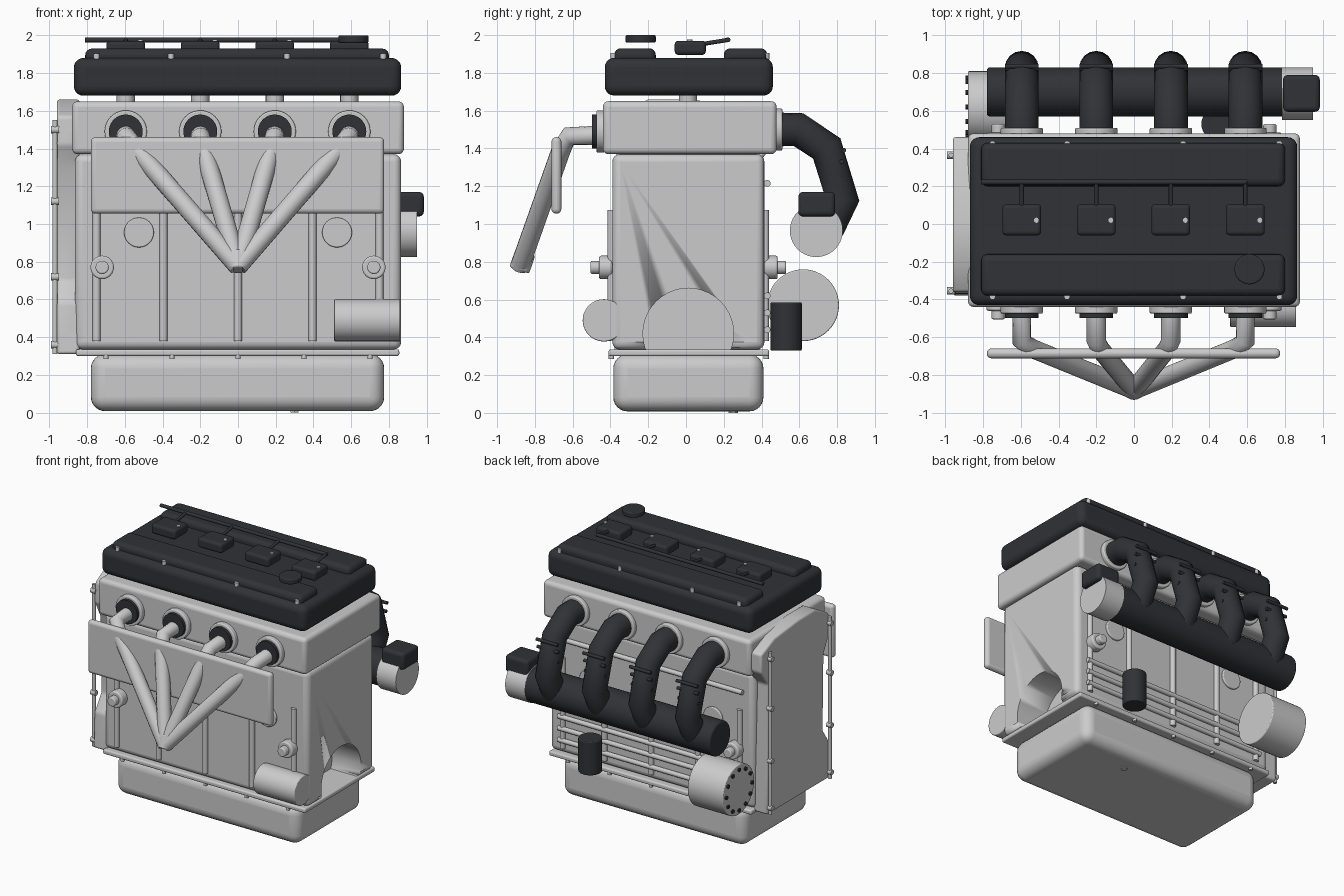
import bpy, bmesh, math
from mathutils import Vector, Matrix

if "Cube" in bpy.data.objects:
    bpy.data.objects.remove(bpy.data.objects["Cube"])

dark = bpy.data.materials.new("dark_plastic")
dark.diffuse_color = (0.03, 0.032, 0.037, 1)
dark.use_nodes = True
dark.node_tree.nodes["Principled BSDF"].inputs["Base Color"].default_value = dark.diffuse_color
CYL = (-0.595, -0.2, 0.195, 0.59)


def finish(name, bm, mat=None, bevel=0, seg=4):
    me = bpy.data.meshes.new(name)
    bmesh.ops.recalc_face_normals(bm, faces=bm.faces)
    bm.to_mesh(me)
    bm.free()
    ob = bpy.data.objects.new(name, me)
    bpy.context.collection.objects.link(ob)
    if mat:
        me.materials.append(mat)
    if bevel:
        m = ob.modifiers.new("bevel", 'BEVEL')
        m.width, m.segments, m.limit_method = bevel, seg, 'ANGLE'
    bpy.ops.object.select_all(action='DESELECT')
    ob.select_set(True)
    bpy.context.view_layer.objects.active = ob
    bpy.ops.object.shade_smooth_by_angle(angle=math.radians(35))
    return ob


def box(name, x, y, z, mat=None, bevel=0.02, seg=4):
    bm = bmesh.new()
    bmesh.ops.create_cube(bm, size=1)
    for v in bm.verts:
        v.co = [(r[0] + r[1]) / 2 + c * (r[1] - r[0]) for c, r in zip(v.co, (x, y, z))]
    return finish(name, bm, mat, bevel, seg)


def cyl(name, a, b, r, mat=None, bevel=0, sides=40, r2=None):
    a, b = Vector(a), Vector(b)
    M = Matrix.Translation((a + b) / 2) @ (b - a).to_track_quat('Z', 'Y').to_matrix().to_4x4()
    bm = bmesh.new()
    bmesh.ops.create_cone(bm, cap_ends=True, segments=sides, radius1=r,
                          radius2=r if r2 is None else r2, depth=(b - a).length, matrix=M)
    return finish(name, bm, mat, bevel, 3)


def tube(name, pts, r, mat=None):
    cu = bpy.data.curves.new(name, 'CURVE')
    cu.dimensions = '3D'
    cu.bevel_depth, cu.bevel_resolution, cu.use_fill_caps = r, 6, True
    sp = cu.splines.new('POLY')
    sp.points.add(len(pts) - 1)
    for p, c in zip(sp.points, pts):
        p.co = (*c, 1)
    sp.use_smooth = True
    if mat:
        cu.materials.append(mat)
    ob = bpy.data.objects.new(name, cu)
    bpy.context.collection.objects.link(ob)
    return ob


# Sump, gasket flange and drain plug
box("oil_pan", (-0.78, 0.775), (-0.385, 0.41), (0.008, 0.31), None, 0.075, 6)
box("pan_flange", (-0.86, 0.855), (-0.41, 0.44), (0.3, 0.336), None, 0.012)
cyl("drain_plug", (0.3, 0.25, 0), (0.3, 0.25, 0.03), 0.025, sides=6)
for x in (-0.7, -0.35, 0, 0.35, 0.7):
    for y in (-0.395, 0.425):
        cyl("pan_bolt", (x, y, 0.285), (x, y, 0.31), 0.014, sides=12)

# Cylinder block with the round recess in its right end
block = box("engine_block", (-0.865, 0.865), (-0.39, 0.415), (0.335, 1.37), None, 0.04)
cutter = cyl("recess_cutter", (0.62, 0.012, 0.42), (1.0, 0.012, 0.42), 0.24)
cutter.hide_render = True
cutter.hide_set(True)
cut = block.modifiers.new("recess", 'BOOLEAN')
cut.operation, cut.object = 'DIFFERENCE', cutter

# Cylinder head
box("cylinder_head", (-0.88, 0.88), (-0.44, 0.48), (1.37, 1.65), None, 0.03)

# Valve cover with its ridges and bolts
box("valve_cover", (-0.87, 0.865), (-0.43, 0.46), (1.68, 1.88), dark, 0.05, 5)
for y0, y1 in ((-0.38, -0.16), (0.2, 0.43)):
    box("cover_ridge", (-0.81, 0.8), (y0, y1), (1.84, 1.93), dark, 0.035, 4)
for x in (-0.75, -0.355, 0.26, 0.77):
    for y in (-0.385, 0.425):
        cyl("cover_bolt", (x, y, 1.87), (x, y, 1.905), 0.016, sides=12)

# Plug wells, coils and wiring
for x in CYL:
    cyl("plug_tube", (x, 0.01, 1.64), (x, 0.01, 1.69), 0.048)
    box("ignition_coil", (x - 0.103, x + 0.103), (-0.06, 0.105), (1.895, 1.97), dark, 0.02)
    cyl("coil_bolt", (x + 0.078, 0.02, 1.96), (x + 0.078, 0.02, 1.977), 0.014, sides=12)
    tube("coil_lead", [(x, 0.1, 1.955), (x, 0.225, 1.975)], 0.011, dark)
tube("wiring_rail", [(-0.81, 0.222, 1.975), (0.6, 0.222, 1.975)], 0.013, dark)
cyl("oil_filler_cap", (0.612, -0.24, 1.96), (0.612, -0.24, 2.0), 0.08, dark, 0.008)

# Intake flanges and runners with ribs
for x in CYL:
    cyl("intake_flange", (x, 0.47, 1.5), (x, 0.51, 1.5), 0.112, None, 0.008)
    tube("intake_runner", [(x, 0.48, 1.5), (x, 0.595, 1.5), (x, 0.745, 1.4),
                           (x, 0.828, 1.13), (x, 0.75, 0.98)], 0.09, dark)
    for y, z in ((0.836, 1.39), (0.825, 1.33), (0.815, 1.25)):
        tube("runner_rib", [(x - 0.09, y, z), (x + 0.09, y, z)], 0.012, dark)

# Plenum, throttle body and actuator
cyl("intake_plenum", (-0.78, 0.7, 0.965), (0.8, 0.7, 0.965), 0.13, dark, 0.015)
cyl("throttle_body", (0.785, 0.69, 0.965), (0.95, 0.69, 0.965), 0.14)
box("throttle_actuator", (0.79, 0.985), (0.595, 0.79), (1.04, 1.17), dark, 0.025)

# Exhaust ports and primary pipes meeting at the collector
for x in CYL:
    cyl("exhaust_flange", (x, -0.43, 1.49), (x, -0.475, 1.49), 0.112, None, 0.008)
    cyl("exhaust_gasket", (x, -0.47, 1.49), (x, -0.497, 1.49), 0.09, dark)
    tube("exhaust_pipe", [(x, -0.46, 1.47), (x, -0.62, 1.465),
                          (x * 0.9, -0.662, 1.39), (0, -0.88, 0.775)], 0.051)
cyl("exhaust_collector", (0, -0.85, 0.85), (0, -0.883, 0.755), 0.055, None, 0.01)

# Heat shield
box("heat_shield", (-0.78, 0.775), (-0.712, -0.66), (1.055, 1.46), None, 0.024, 4)

# Timing cover: waisted outline extruded along x
prof = [(-0.38, 0.31), (0.39, 0.31), (0.39, 0.6), (0.37, 1.3), (0.46, 1.42), (0.46, 1.56), (0.3, 1.63),
        (0.0, 1.66), (-0.2, 1.66), (-0.36, 1.57), (-0.37, 1.42), (-0.3, 1.28), (-0.29, 0.7), (-0.37, 0.58)]
bm = bmesh.new()
face = bm.faces.new([bm.verts.new((-0.84, y, z)) for y, z in prof])
ext = bmesh.ops.extrude_face_region(bm, geom=[face])
bmesh.ops.translate(bm, vec=(-0.12, 0, 0), verts=[v for v in ext['geom'] if isinstance(v, bmesh.types.BMVert)])
finish("timing_cover", bm, None, 0.015, 3)
for y in (-0.355, 0.365):
    tube("timing_cover_bead", [(-0.97, y, 0.31), (-0.97, y, 1.55)], 0.013)
    for z in (0.36, 0.72, 1.12, 1.5):
        cyl("timing_bolt", (-0.95, y, z), (-0.99, y, z), 0.02, sides=12)

# Ribs, core plugs and mounts on both long sides of the block
for s, y in ((-1, -0.39), (1, 0.415)):
    for x in (-0.75, -0.395, 0, 0.395, 0.75):
        tube("block_rib", [(x, y + s * 0.004, 0.38), (x, y + s * 0.004, 1.075)], 0.021)
    for x in (-0.525, 0.525):
        cyl("core_plug", (x, y - s * 0.02, 0.955), (x, y + s * 0.016, 0.955), 0.079, None, 0.006)
    for x in (-0.72, 0.72):
        cyl("engine_mount", (x, y, 0.77), (x, y + s * 0.07, 0.77), 0.062, None, 0.01)
        cyl("mount_bolt", (x, y + s * 0.06, 0.77), (x, y + s * 0.115, 0.77), 0.035, None, 0.008)
for z in (0.44, 0.53, 0.62, 1.215):
    tube("rear_rail", [(-0.78, 0.43, z), (0.78, 0.43, z)], 0.018)

# Starter, alternator and oil filter
cyl("starter_motor", (0.51, -0.435, 0.49), (0.86, -0.435, 0.49), 0.112, None, 0.006)
cyl("alternator", (-0.88, 0.62, 0.57), (-0.58, 0.62, 0.57), 0.19, None, 0.006, 48)
for i in range(12):
    a = i * math.pi / 6
    y, z = 0.62 + 0.155 * math.cos(a), 0.57 + 0.155 * math.sin(a)
    cyl("alternator_bolt", (-0.875, y, z), (-0.892, y, z), 0.014, dark, sides=10)
cyl("oil_filter", (0.44, 0.53, 0.33), (0.44, 0.53, 0.585), 0.083, dark, 0.006)
